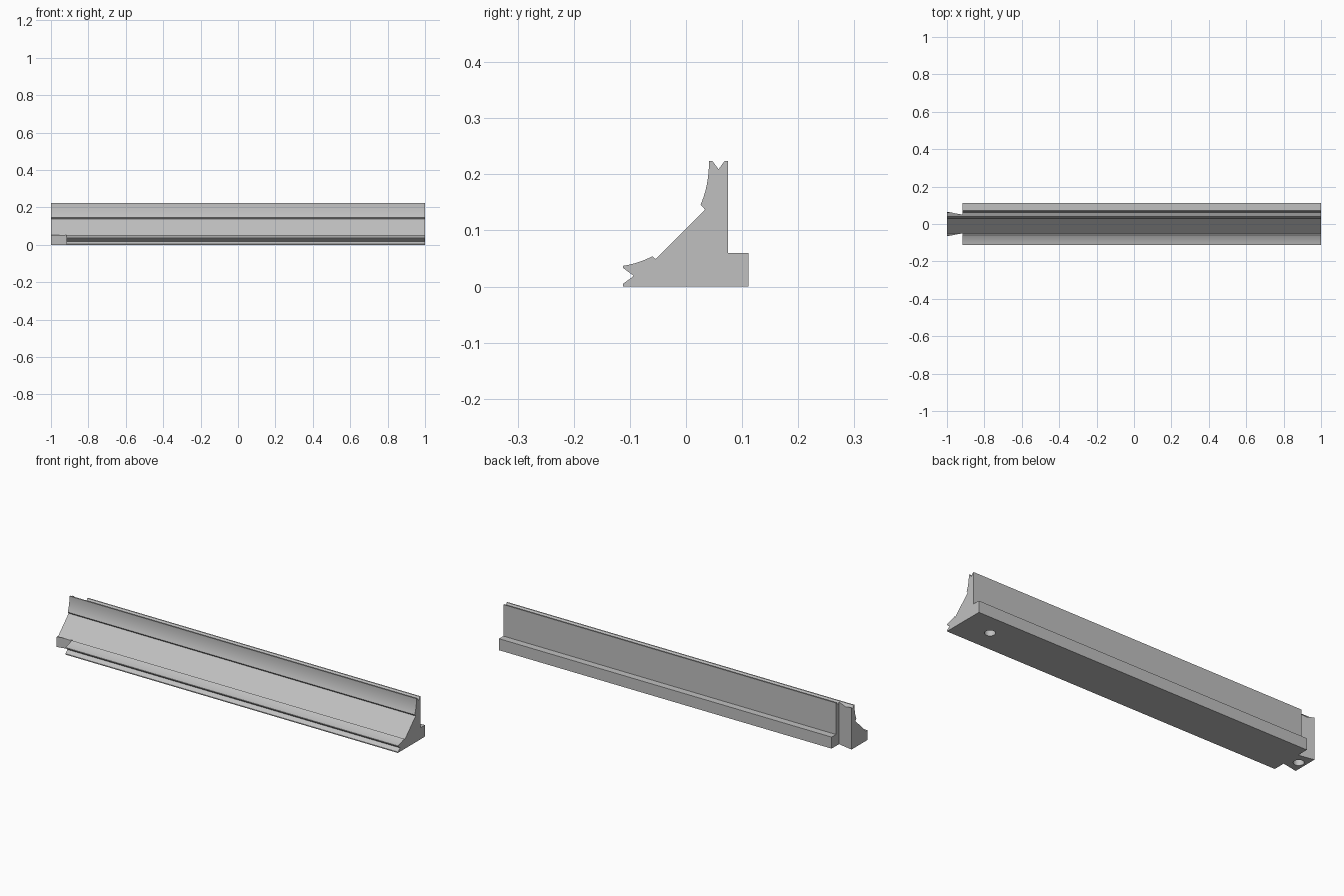
import bpy, bmesh
from mathutils import Vector

cube = bpy.data.objects.get("Cube")
if cube:
    bpy.data.objects.remove(cube, do_unlink=True)

grey = bpy.data.materials.new("light_grey")
grey.use_nodes = True
colour = (0.53, 0.53, 0.53, 1)
grey.diffuse_color = colour
grey.node_tree.nodes["Principled BSDF"].inputs["Base Color"].default_value = colour


def prism(name, points, direction):
    """Extrude a closed outline of 3D points along a direction."""
    bm = bmesh.new()
    face = bm.faces.new([bm.verts.new(p) for p in points])
    grown = bmesh.ops.extrude_face_region(bm, geom=[face])["geom"]
    verts = [g for g in grown if isinstance(g, bmesh.types.BMVert)]
    bmesh.ops.translate(bm, verts=verts, vec=direction)
    bmesh.ops.recalc_face_normals(bm, faces=bm.faces)
    mesh = bpy.data.meshes.new(name)
    bm.to_mesh(mesh)
    bm.free()
    mesh.materials.append(grey)
    obj = bpy.data.objects.new(name, mesh)
    bpy.context.collection.objects.link(obj)
    return obj


def curve(a, control, b, steps=10):
    """Points on a quadratic curve from a to b."""
    a, c, b = Vector(a), Vector(control), Vector(b)
    ts = [i / steps for i in range(steps + 1)]
    return [tuple(a * (1 - t) ** 2 + c * 2 * t * (1 - t) + b * t * t) for t in ts]


# Moulding cross-section in y, z: rear ledge, top groove, cove, slope, front lip
profile = [(0.111, 0), (0.111, 0.06), (0.075, 0.06), (0.075, 0.224),
           (0.069, 0.224), (0.058, 0.209), (0.047, 0.224)]
profile += curve((0.041, 0.224), (0.041, 0.18), (0.026, 0.146))
profile += [(0.034, 0.137), (-0.054, 0.049)]
profile += curve((-0.060, 0.054), (-0.085, 0.041), (-0.112, 0.037))
profile += [(-0.112, 0.033), (-0.093, 0.019), (-0.112, 0.005), (-0.112, 0)]
rail = prism("moulding_rail", [(-1, y, z) for y, z in profile], (2, 0, 0))

# Cutters that leave a dovetail tenon at the right end
cutters = []
for side in (-1, 1):
    outline = [(-1.1, 0.084), (-0.917, 0.05), (-0.917, 0.2), (-1.1, 0.2)]
    cutters.append(prism("dovetail_cutter",
                         [(x, side * y, -0.1) for x, y in outline], (0, 0, 0.5)))

# Blind peg holes in the underside
for x in (-0.963, 0.842):
    bpy.ops.mesh.primitive_cylinder_add(vertices=32, radius=0.025, depth=0.1,
                                        location=(x, 0, 0))
    cutters.append(bpy.context.object)
    cutters[-1].name = "peg_hole_cutter"
    cutters[-1].data.materials.append(grey)

for cutter in cutters:
    cutter.hide_render = True
    mod = rail.modifiers.new("cut", "BOOLEAN")
    mod.operation = "DIFFERENCE"
    mod.solver = "EXACT"
    mod.object = cutter

bpy.ops.object.select_all(action="DESELECT")
rail.select_set(True)
bpy.context.view_layer.objects.active = rail
for mod in list(rail.modifiers):
    bpy.ops.object.modifier_apply(modifier=mod.name)
for cutter in cutters:
    bpy.data.objects.remove(cutter, do_unlink=True)
bpy.ops.object.shade_smooth_by_angle(angle=0.5)
